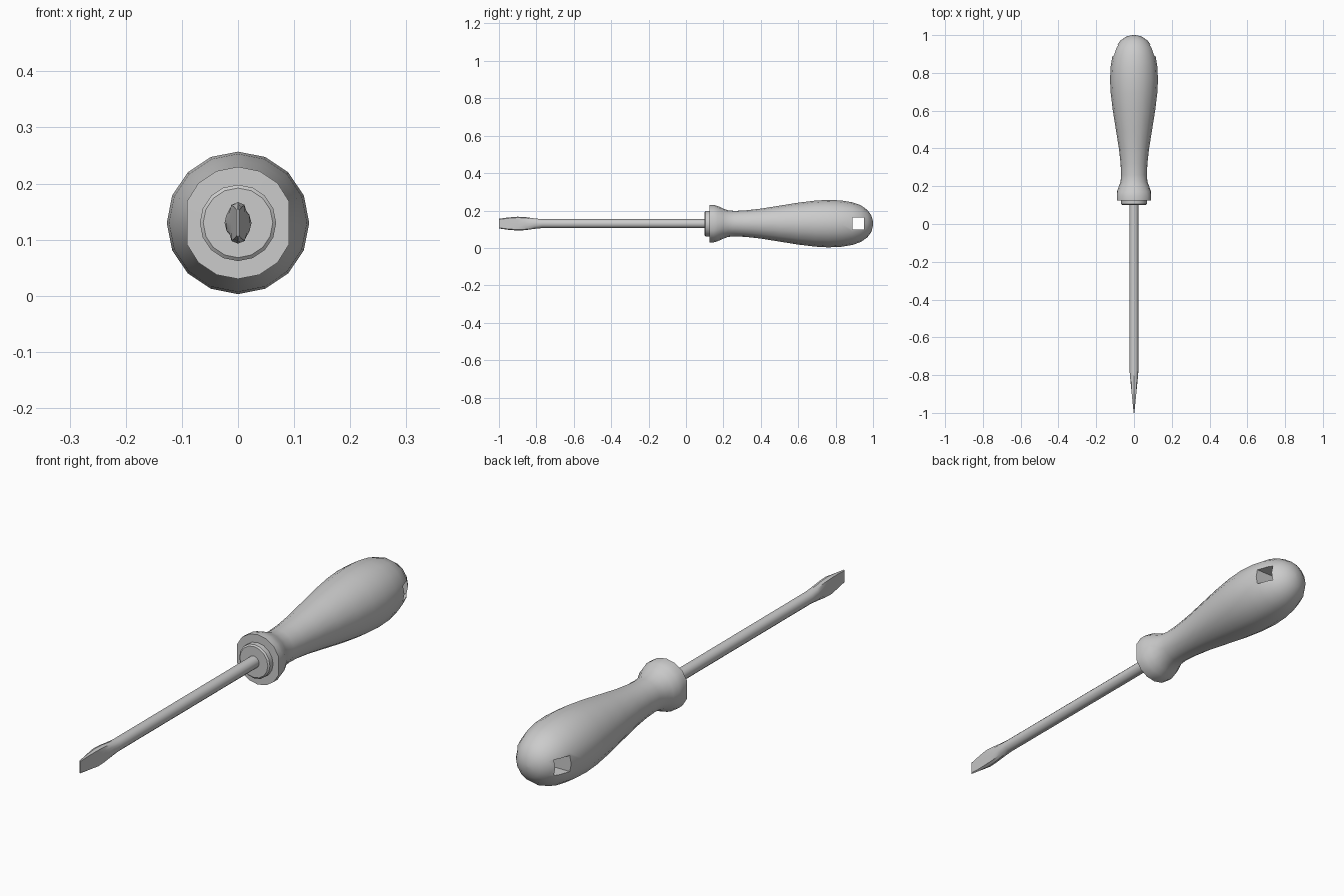
import bpy, bmesh
from math import sin, cos, pi, radians

if "Cube" in bpy.data.objects:
    bpy.data.objects.remove(bpy.data.objects["Cube"])

AXIS_Z = 0.13


def loft(name, sections, sides, angle):
    """Skin rings along y. Section: (y, radius_x, radius_z, x_limit)."""
    bm = bmesh.new()
    rings = []
    for y, rx, rz, lim in sections:
        ring = []
        for i in range(sides):
            a = 2 * pi * i / sides
            x = max(-lim, min(lim, rx * cos(a)))
            ring.append(bm.verts.new((x, y, AXIS_Z + rz * sin(a))))
        rings.append(ring)
    for a, b in zip(rings, rings[1:]):
        for i in range(sides):
            j = (i + 1) % sides
            bm.faces.new((a[i], a[j], b[j], b[i]))
    bm.faces.new(rings[0])
    bm.faces.new(rings[-1])
    bmesh.ops.recalc_face_normals(bm, faces=bm.faces)
    mesh = bpy.data.meshes.new(name)
    bm.to_mesh(mesh)
    bm.free()
    obj = bpy.data.objects.new(name, mesh)
    bpy.context.collection.objects.link(obj)
    bpy.ops.object.select_all(action='DESELECT')
    obj.select_set(True)
    bpy.context.view_layer.objects.active = obj
    bpy.ops.object.shade_smooth_by_angle(angle=radians(angle))
    return obj


# Handle with collar, flat-sided flange and pear-shaped grip
profile = [(0.10, 0.062), (0.105, 0.068), (0.125, 0.068), (0.1251, 0.10),
           (0.148, 0.10), (0.17, 0.094), (0.195, 0.082), (0.225, 0.071),
           (0.26, 0.068), (0.32, 0.071), (0.40, 0.080), (0.50, 0.096),
           (0.60, 0.112), (0.69, 0.123), (0.76, 0.127), (0.83, 0.124),
           (0.89, 0.114), (0.935, 0.098), (0.97, 0.073), (0.99, 0.046),
           (0.998, 0.02), (1.0, 0.004)]
handle = loft("handle", [(y, r, r, 0.091 if y < 0.2 else 1) for y, r in profile],
              16, 38)

# Square hanging hole through the end of the grip
bpy.ops.mesh.primitive_cube_add(size=1, location=(0, 0.92, AXIS_Z))
cutter = bpy.context.object
cutter.name = "hole_cutter"
cutter.scale = (0.5, 0.062, 0.064)
cutter.hide_render = True
cutter.hide_set(True)
cut = handle.modifiers.new("hanging_hole", 'BOOLEAN')
cut.operation = 'DIFFERENCE'
cut.solver = 'EXACT'
cut.object = cutter

# Round shaft flattening into a flared blade tip
R = 0.024
loft("shaft_and_blade",
     [(-1.0, R, 0.026, 0.002), (-0.95, R, 0.033, 0.007),
      (-0.90, R, 0.037, 0.012), (-0.86, R, 0.035, 0.016),
      (-0.81, R, 0.028, 0.021), (-0.77, R, R, R), (0.11, R, R, R)],
     12, 32)
